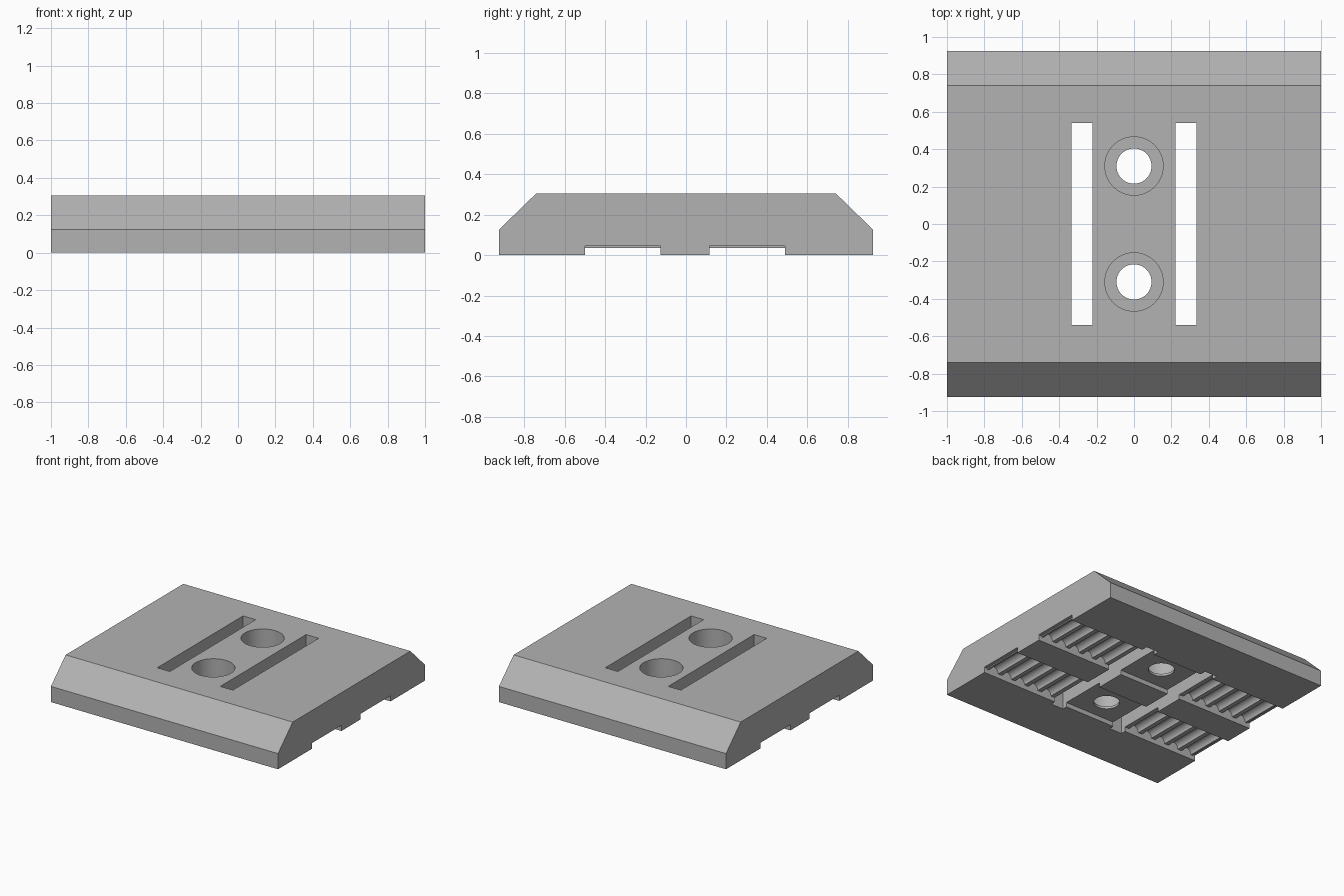
import bpy, bmesh
from math import sin, cos, pi

old = bpy.data.objects.get("Cube")
if old:
    bpy.data.objects.remove(old, do_unlink=True)

grey = bpy.data.materials.new("plain grey")
grey.use_nodes = True
grey.diffuse_color = (0.45, 0.45, 0.45, 1)
grey.node_tree.nodes["Principled BSDF"].inputs["Base Color"].default_value = grey.diffuse_color


def prism(name, points, offset):
    """Extrude a closed outline of 3D points along an offset."""
    bm = bmesh.new()
    face = bm.faces.new([bm.verts.new(p) for p in points])
    new = bmesh.ops.extrude_face_region(bm, geom=[face])["geom"]
    bmesh.ops.translate(bm, vec=offset, verts=[v for v in new if isinstance(v, bmesh.types.BMVert)])
    bmesh.ops.recalc_face_normals(bm, faces=bm.faces)
    mesh = bpy.data.meshes.new(name)
    bm.to_mesh(mesh)
    bm.free()
    mesh.materials.append(grey)
    obj = bpy.data.objects.new(name, mesh)
    bpy.context.collection.objects.link(obj)
    return obj


def cut(target, cutter):
    """Subtract the cutter and remove it."""
    mod = target.modifiers.new("cut", "BOOLEAN")
    mod.operation = "DIFFERENCE"
    mod.solver = "EXACT"
    mod.object = cutter
    bpy.context.view_layer.objects.active = target
    bpy.ops.object.modifier_apply(modifier=mod.name)
    bpy.data.objects.remove(cutter, do_unlink=True)


def circle(y, r, z):
    return [(r * cos(a), y + r * sin(a), z) for a in (2 * pi * i / 48 for i in range(48))]


# Plate with two long chamfered edges
side = [(-0.925, 0), (-0.925, 0.125), (-0.74, 0.305), (0.74, 0.305), (0.925, 0.125), (0.925, 0)]
plate = prism("clamp_plate", [(-1, y, z) for y, z in side], (2, 0, 0))

# Toothed belt channels underneath: rounded grooves and a stepped lip at each end
DEPTH, LIP, R, PITCH = 0.036, 0.045, 0.045, 0.125
half = []
for k in range(4, -1, -1):
    x = 0.915 - PITCH * k
    half += [(x - R * cos(pi * i / 12), DEPTH + R * sin(pi * i / 12)) for i in range(13)]
half += [(0.975, DEPTH), (0.975, LIP), (1.1, LIP), (1.1, -0.1)]
outline = [(-x, z) for x, z in reversed(half)] + half
for y0, y1 in ((-0.5, -0.127), (0.115, 0.49)):
    cut(plate, prism("channel_cutter", [(x, y0, z) for x, z in outline], (0, y1 - y0, 0)))

# Belt slots through the plate
for s in (-1, 1):
    corners = [(s * 0.222, -0.54), (s * 0.333, -0.54), (s * 0.333, 0.54), (s * 0.222, 0.54)]
    cut(plate, prism("slot_cutter", [(x, y, -0.2) for x, y in corners], (0, 0, 0.8)))

# Screw holes with deep counterbores from the top
for y in (-0.31, 0.31):
    cut(plate, prism("bore_cutter", circle(y, 0.156, 0.055), (0, 0, 0.5)))
    cut(plate, prism("hole_cutter", circle(y, 0.094, -0.2), (0, 0, 0.8)))

# Smooth the round walls, keep the edges sharp
bpy.ops.object.select_all(action="DESELECT")
plate.select_set(True)
bpy.context.view_layer.objects.active = plate
bpy.ops.object.shade_smooth_by_angle(angle=pi / 6)
